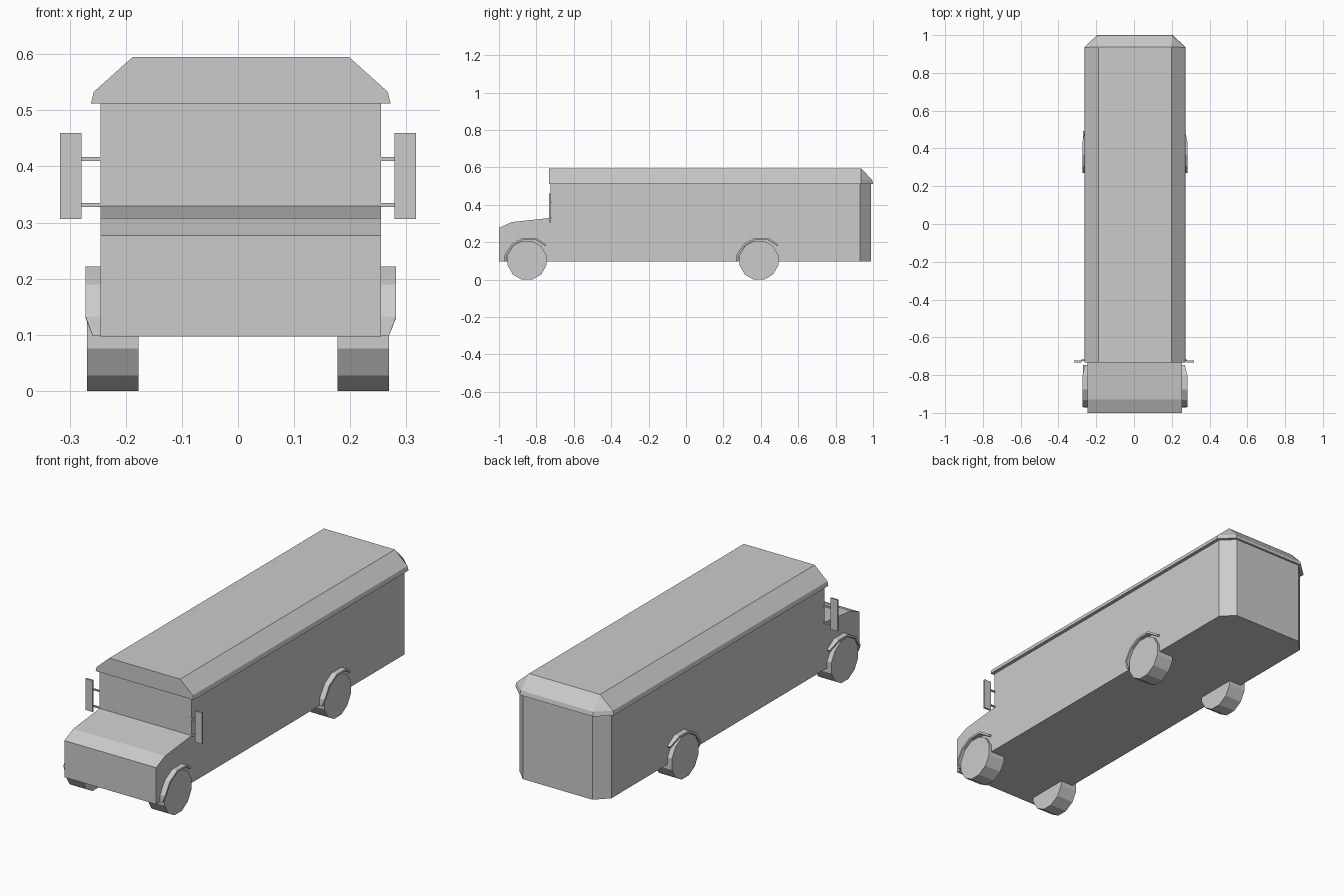
import bpy, bmesh, math
from mathutils import Matrix

if "Cube" in bpy.data.objects:
    bpy.data.objects.remove(bpy.data.objects["Cube"])

CX = 0.005  # body centre line


def finish(name, bm):
    bmesh.ops.remove_doubles(bm, verts=bm.verts, dist=1e-5)
    bmesh.ops.recalc_face_normals(bm, faces=bm.faces)
    me = bpy.data.meshes.new(name)
    bm.to_mesh(me)
    bm.free()
    ob = bpy.data.objects.new(name, me)
    bpy.context.collection.objects.link(ob)
    return ob


def loft(name, rings, bm=None):
    """Skin a list of equal-length closed rings and cap both ends."""
    bm = bmesh.new()
    rows = [[bm.verts.new(p) for p in r] for r in rings]
    n = len(rows[0])
    for a, b in zip(rows, rows[1:]):
        for i in range(n):
            j = (i + 1) % n
            bm.faces.new((a[i], a[j], b[j], b[i]))
    bm.faces.new(rows[0])
    bm.faces.new(rows[-1])
    return finish(name, bm)


def box(name, x0, x1, y0, y1, z0, z1):
    return loft(name, [[(x0, y0, z), (x1, y0, z), (x1, y1, z), (x0, y1, z)]
                       for z in (z0, z1)])


# Body: side profile with bonnet, extruded across, rear corners chamfered
profile = [(-1, 0.097), (-1, 0.277), (-0.93, 0.308), (-0.725, 0.33),
           (-0.725, 0.512), (0.99, 0.512), (0.99, 0.097)]
body = loft("body", [[(CX + s * 0.25, y, z) for y, z in profile] for s in (-1, 1)])
bm = bmesh.new()
bm.from_mesh(body.data)
rear = [e for e in bm.edges
        if all(v.co.y > 0.98 for v in e.verts)
        and abs(e.verts[0].co.x - e.verts[1].co.x) < 1e-4]
bmesh.ops.bevel(bm, geom=rear, offset=0.06, segments=1, affect='EDGES')
bm.to_mesh(body.data)
bm.free()

# Roof: half width, side end y, back half width, back y, height
roof_rings = []
for hw, ym, hb, yb, z in [(0.267, 0.937, 0.2, 1.0, 0.512),
                          (0.262, 0.935, 0.197, 0.995, 0.533),
                          (0.193, 0.937, 0.193, 0.937, 0.595)]:
    roof_rings.append([(CX + x, y, z) for x, y in
                       [(-hw, -0.732), (hw, -0.732), (hw, ym),
                        (hb, yb), (-hb, yb), (-hw, ym)]])
loft("roof", roof_rings)

# Wheel arch strip: outer point, inner point (y, z) and outward reach
arch = [(-0.122, 0.098, -0.111, 0.098, 0.264),
        (-0.119, 0.133, -0.109, 0.131, 0.277),
        (-0.083, 0.190, -0.076, 0.182, 0.277),
        (-0.025, 0.222, -0.022, 0.212, 0.277),
        (0.050, 0.222, 0.047, 0.212, 0.277),
        (0.104, 0.187, 0.098, 0.179, 0.264)]

for s, side in ((-1, "left"), (1, "right")):
    for yc, end in ((-0.85, "front"), (0.39, "rear")):
        # Twelve-sided wheel resting on a flat
        bm = bmesh.new()
        m = (Matrix.Translation((s * 0.223, yc, 0.1035))
             @ Matrix.Rotation(math.pi / 2, 4, 'Y')
             @ Matrix.Rotation(math.radians(15), 4, 'Z'))
        bmesh.ops.create_cone(bm, cap_ends=True, segments=12, radius1=0.10715,
                              radius2=0.10715, depth=0.092, matrix=m)
        finish(f"{end}_{side}_wheel", bm)
        # Fender
        loft(f"{end}_{side}_fender",
             [[(CX + s * 0.245, yc + yo, zo), (CX + s * w, yc + yo, zo),
               (CX + s * w, yc + yi, zi), (CX + s * 0.245, yc + yi, zi)]
              for yo, zo, yi, zi, w in arch])
    # Door mirror and its two arms
    a, b = sorted((s * 0.279, s * 0.317))
    box(f"{side}_mirror", a, b, -0.732, -0.723, 0.306, 0.46)
    a, b = sorted((CX + s * 0.245, s * 0.281))
    for i, z in enumerate((0.328, 0.41)):
        box(f"{side}_mirror_arm_{i + 1}", a, b, -0.726, -0.718, z, z + 0.007)
